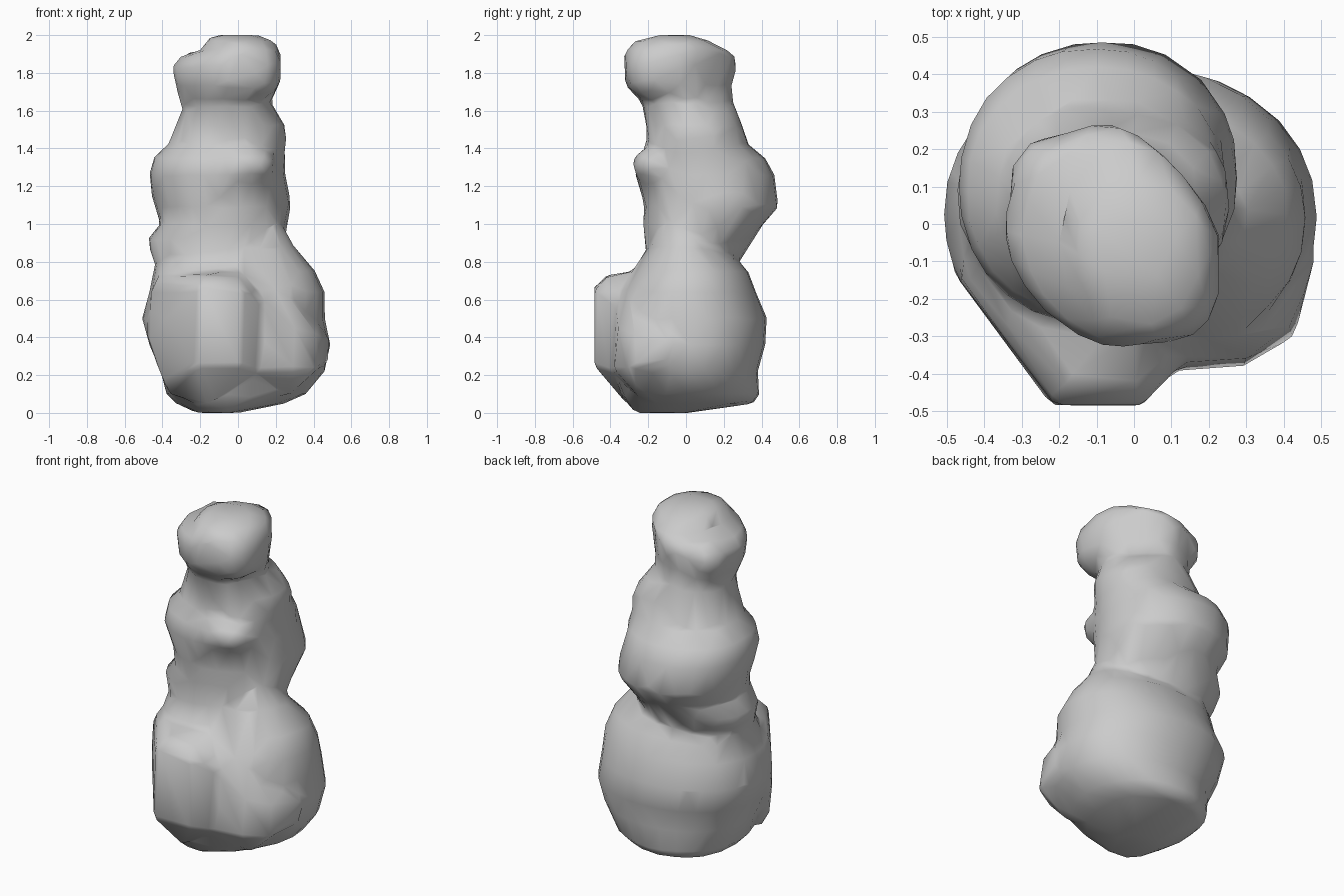
import bpy, bmesh, math
from mathutils import Vector

SIDES = 28


def spow(v, p):
    return math.copysign(abs(v) ** p, v)


def loft(bm, sections):
    # each section: z, x min, x max, y min, y max, cut of the diagonal corners
    rings = []
    for z, x0, x1, y0, y1, cut in sections:
        ring = []
        for i in range(SIDES):
            a = 2 * math.pi * i / SIDES
            side = 1 if a < math.pi else 0.5
            r = 1 - cut * side * max(0, math.sin(2 * a))
            ring.append(bm.verts.new((
                (x0 + x1) / 2 + (x1 - x0) / 2 * r * spow(math.cos(a), 0.95),
                (y0 + y1) / 2 + (y1 - y0) / 2 * r * spow(math.sin(a), 0.95), z)))
        rings.append(ring)
    for a, b in zip(rings, rings[1:]):
        for i in range(SIDES):
            j = (i + 1) % SIDES
            bm.faces.new((a[i], a[j], b[j], b[i]))
    bm.faces.new(rings[0][::-1])
    bm.faces.new(rings[-1])


def lump(bm, centre, half, boxy=2.0):
    # rounded stone, squarer with a higher boxy value
    res = bmesh.ops.create_icosphere(bm, subdivisions=3, radius=1)
    for v in res["verts"]:
        n = v.co.copy()
        d = sum(abs(c) ** boxy for c in n) ** (1 / boxy)
        v.co = Vector(centre[i] + n[i] / d * half[i] for i in range(3))


def chunk(bm, corners):
    # angular stone stretched over a few corners
    verts = [bm.verts.new(c) for c in corners]
    bmesh.ops.convex_hull(bm, input=verts)


bm = bmesh.new()

# wide lower boulder
loft(bm, [
    (0.00, -0.22, 0.00, -0.27, 0.02, 0),
    (0.05, -0.33, 0.25, -0.31, 0.36, 0),
    (0.10, -0.38, 0.36, -0.34, 0.39, 0),
    (0.22, -0.41, 0.46, -0.37, 0.38, 0),
    (0.36, -0.47, 0.49, -0.38, 0.42, 0),
    (0.50, -0.51, 0.46, -0.38, 0.43, 0),
    (0.64, -0.47, 0.46, -0.35, 0.37, 0),
    (0.75, -0.45, 0.41, -0.28, 0.33, 0),
    (0.88, -0.40, 0.30, -0.20, 0.20, 0),
    (0.98, -0.36, 0.24, -0.19, 0.12, 0)])

# middle stones and neck
loft(bm, [
    (0.74, -0.42, 0.20, -0.20, 0.22, 0.04),
    (0.84, -0.46, 0.23, -0.21, 0.31, 0.06),
    (0.92, -0.48, 0.25, -0.22, 0.36, 0.04),
    (1.00, -0.41, 0.26, -0.23, 0.41, 0),
    (1.09, -0.44, 0.28, -0.22, 0.49, 0),
    (1.17, -0.46, 0.27, -0.24, 0.48, 0),
    (1.26, -0.47, 0.25, -0.27, 0.47, 0),
    (1.35, -0.45, 0.25, -0.25, 0.42, 0),
    (1.42, -0.37, 0.25, -0.21, 0.33, 0),
    (1.52, -0.33, 0.25, -0.21, 0.30, 0),
    (1.62, -0.29, 0.19, -0.23, 0.26, 0.05)])

# leaning head stone
loft(bm, [
    (1.58, -0.29, 0.17, -0.20, 0.25, 0.08),
    (1.66, -0.31, 0.18, -0.25, 0.25, 0.14),
    (1.73, -0.33, 0.22, -0.32, 0.24, 0.18),
    (1.83, -0.35, 0.23, -0.33, 0.27, 0.20),
    (1.89, -0.30, 0.23, -0.33, 0.26, 0.20),
    (1.92, -0.19, 0.22, -0.32, 0.22, 0.12),
    (1.97, -0.17, 0.19, -0.27, 0.12, 0),
    (2.00, -0.12, 0.11, -0.15, 0.02, 0)])

# front left block with a faceted face
chunk(bm, [
    (-0.22, -0.485, 0.25), (0.02, -0.485, 0.25), (0.02, -0.485, 0.65),
    (-0.21, -0.485, 0.67), (-0.47, -0.14, 0.63), (-0.49, -0.12, 0.40),
    (-0.40, -0.22, 0.17), (-0.36, -0.20, 0.09), (-0.15, -0.30, 0.03),
    (0.12, -0.38, 0.22), (0.13, -0.37, 0.60), (-0.44, -0.13, 0.71),
    (-0.30, -0.20, 0.73), (0.02, -0.22, 0.76), (-0.18, -0.42, 0.73),
    (0.01, -0.42, 0.72), (0.0, 0.0, 0.4)])

# front right block
chunk(bm, [
    (0.02, -0.40, 0.22), (0.30, -0.38, 0.23), (0.43, -0.30, 0.24),
    (0.48, -0.10, 0.28), (0.48, -0.10, 0.40), (0.42, -0.27, 0.42),
    (0.30, -0.36, 0.45), (0.27, -0.30, 0.62), (0.05, -0.37, 0.62),
    (0.26, -0.25, 0.08), (0.0, 0.0, 0.3)])

lump(bm, (0.03, -0.12, 1.31), (0.17, 0.16, 0.10), 2.4)    # front bulge
lump(bm, (-0.20, 0.11, 1.79), (0.135, 0.13, 0.13), 2.0)   # head side lobe
lump(bm, (0.03, -0.13, 1.82), (0.20, 0.19, 0.17), 2.7)    # head front block
lump(bm, (0.12, 0.06, 1.45), (0.135, 0.18, 0.11), 2.5)    # right shoulder

mesh = bpy.data.meshes.new("stacked_boulders")
bm.to_mesh(mesh)
bm.free()
body = bpy.data.objects.new("stacked_boulders", mesh)
bpy.context.collection.objects.link(body)

# fuse the stones into one weathered skin, then coarsen into broad planes
rem = body.modifiers.new("fuse", "REMESH")
rem.mode = "VOXEL"
rem.voxel_size = 0.02
smo = body.modifiers.new("weather", "SMOOTH")
smo.factor = 0.5
smo.iterations = 7
dec = body.modifiers.new("planes", "DECIMATE")
dec.ratio = 0.03

bpy.context.view_layer.objects.active = body
body.select_set(True)
for m in list(body.modifiers):
    bpy.ops.object.modifier_apply(modifier=m.name)
bpy.ops.object.shade_smooth_by_angle(angle=math.radians(60))
